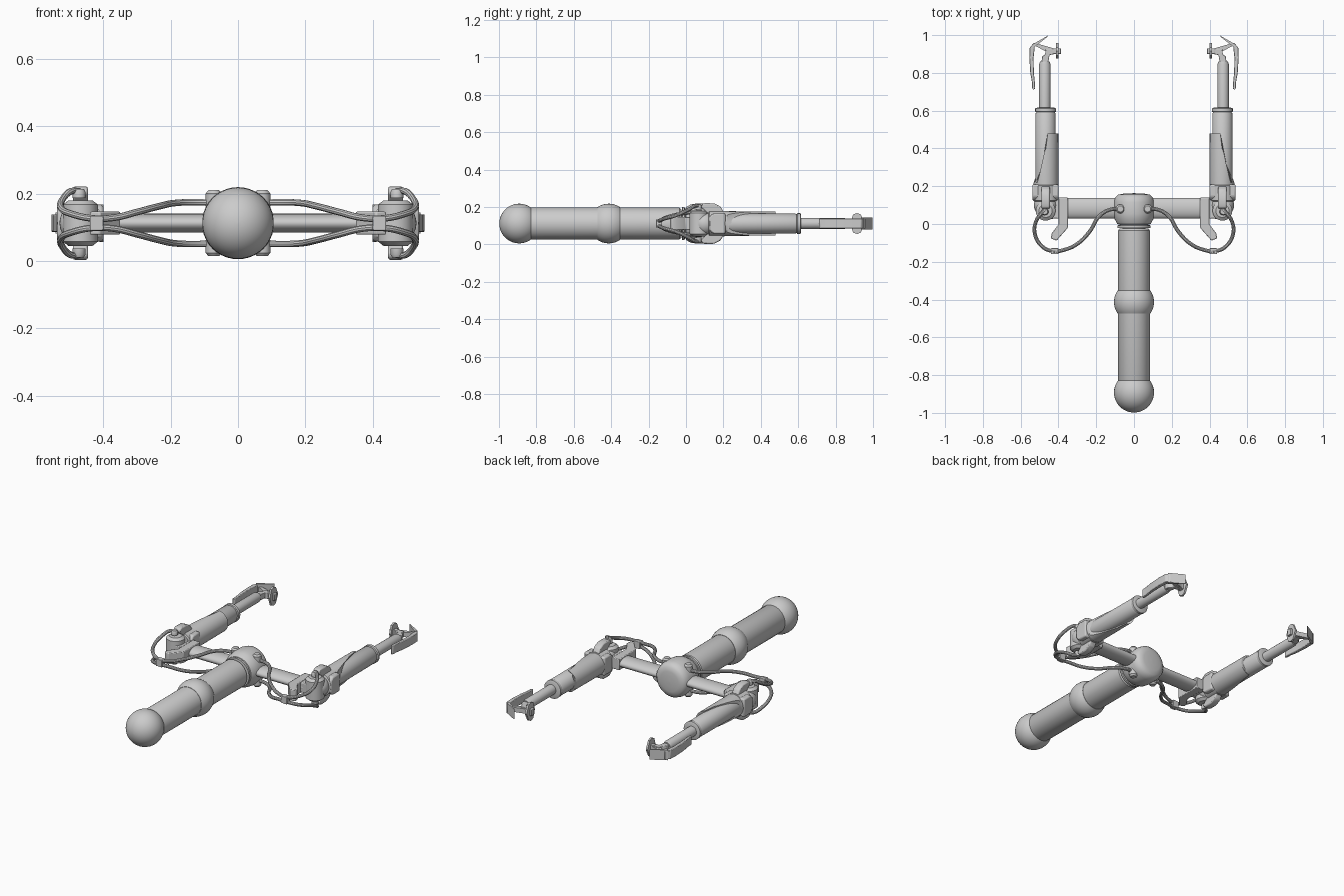
import bpy, bmesh
from math import sin, cos, pi, radians
from mathutils import Vector

if "Cube" in bpy.data.objects:
    bpy.data.objects.remove(bpy.data.objects["Cube"])

Z0 = 0.112  # height of the symmetry plane; meshes are built relative to it


def finish(name, bm, mx=False, mz=False, bevel=0.0):
    bmesh.ops.recalc_face_normals(bm, faces=bm.faces)
    me = bpy.data.meshes.new(name)
    bm.to_mesh(me)
    bm.free()
    return place(name, me, mx, mz, bevel)


def place(name, me, mx, mz, bevel=0.0):
    ob = bpy.data.objects.new(name, me)
    bpy.context.collection.objects.link(ob)
    ob.location.z = Z0
    bpy.ops.object.select_all(action='DESELECT')
    ob.select_set(True)
    bpy.context.view_layer.objects.active = ob
    bpy.ops.object.shade_smooth_by_angle(angle=radians(35))
    if bevel:
        b = ob.modifiers.new("bevel", 'BEVEL')
        b.width, b.segments = bevel, 2
    if mx or mz:
        m = ob.modifiers.new("mirror", 'MIRROR')
        m.use_axis = (mx, False, mz)
        m.use_mirror_merge = False
    return ob


def lathe(name, prof, cx=0.0, axis='y', n=40, center=(0, 0), mx=False, mz=False, warp=None):
    """Spin (radius, position) pairs round the y axis at cx, or round z at center."""
    bm = bmesh.new()
    rings = []
    for r, p in prof:
        ring = []
        for i in range(n):
            a = 2 * pi * i / n
            if axis == 'y':
                co = Vector((cx + r * cos(a), p, r * sin(a)))
            else:
                co = Vector((center[0] + r * cos(a), center[1] + r * sin(a), p))
            ring.append(bm.verts.new(warp(co) if warp else co))
        rings.append(ring)
    for A, B in zip(rings, rings[1:]):
        for i in range(n):
            j = (i + 1) % n
            bm.faces.new((A[i], A[j], B[j], B[i]))
    bm.faces.new(rings[0])
    bm.faces.new(rings[-1])
    return finish(name, bm, mx, mz)


def prism(name, pts, lo, hi, axis='z', mx=True, mz=False, bevel=0.0):
    """Extrude an (x, y) outline along z, or a (y, z) outline along x."""
    bm = bmesh.new()
    f = (lambda p, d: (p[0], p[1], d)) if axis == 'z' else (lambda p, d: (d, p[0], p[1]))
    face = bm.faces.new([bm.verts.new(f(p, lo)) for p in pts])
    out = bmesh.ops.extrude_face_region(bm, geom=[face])
    d = Vector((0, 0, hi - lo)) if axis == 'z' else Vector((hi - lo, 0, 0))
    bmesh.ops.translate(bm, vec=d, verts=[v for v in out['geom'] if isinstance(v, bmesh.types.BMVert)])
    return finish(name, bm, mx, mz, bevel)


def rect(x0, x1, y0, y1):
    return [(x0, y0), (x1, y0), (x1, y1), (x0, y1)]


def arc(r, c, a0, a1, n=14):
    return [(max(r * sin(a0 + (a1 - a0) * i / n), 0.0008), c - r * cos(a0 + (a1 - a0) * i / n)) for i in range(n + 1)]


# Tail: tube, middle ball and end ball
lathe("tail_tube", [(.08, -.86), (.085, -.85), (.085, -.035), (.076, -.025)])
lathe("tail_middle_ball", arc(.106, -.413, .96, pi - .96))
lathe("tail_end_ball", arc(.106, -.892, 0, 2.32, 20))
lathe("neck", [(.06, -.04), (.06, -.022), (.088, -.02), (.088, -.008), (.075, -.004), (.075, .01)])

# Hub with domed far side
lathe("hub", [(.07, -.005), (.088, 0), (.102, .025), (.107, .055), (.107, .115), (.1, .14),
              (.085, .155), (.06, .16), (.03, .162), (.001, .163)])

# Cross bar and its end brackets
oval = [(.083 + .055 * cos(2 * pi * i / 32), .028 * sin(2 * pi * i / 32)) for i in range(32)]
prism("cross_bar", oval, -.44, .44, 'x', mx=False)
prism("bar_end_bracket", [(.35, .14), (.35, -.02), (.41, -.088), (.44, -.076), (.436, -.05),
                          (.4, -.002), (.4, .14)], -.034, .034, bevel=.004)
prism("elbow_tongue", [(.39, .03), (.39, .135), (.46, .12), (.5, .1), (.51, .06), (.48, .025)], -.03, .03, bevel=.004)

# Elbow joint, clamp and cable lugs
lathe("elbow_pivot", [(.035, -.068), (.052, -.055), (.052, .055), (.035, .068)], axis='z',
      center=(.468, .07), mx=True)
lathe("elbow_ball", arc(.062, .1, .3, pi - .3), cx=.468, mx=True)
prism("elbow_clamp", [(.125, -.035), (.125, .035), (.145, .055), (.21, .055), (.21, -.055), (.145, -.055)],
      .4, .538, 'x', bevel=.008)
lathe("clamp_ring", [(.06, .12), (.068, .125), (.068, .205), (.06, .21)], cx=.468, mx=True)
prism("cable_lug", [(.12, .05), (.08, .088), (.085, .104), (.1, .109), (.15, .108), (.185, .09), (.205, .055)],
      .446, .49, 'x', mz=True, bevel=.006)
lathe("cable_socket", [(.019, .075), (.019, .093), (.014, .102)], axis='z', n=20,
      center=(.472, .065), mx=True, mz=True)

# Forearm with a swept half sleeve on the inner side
lathe("forearm", [(.05, .14), (.055, .16), (.053, .585), (.049, .592)], cx=.468, mx=True)


def sweep(co):
    if co.y > .4:
        c = (.468 - co.x) / .066
        co.y = .478 if c > .1 else .4 if c > -.05 else max(.22, .41 + .3 * c)
    return co


lathe("forearm_sleeve", [(.06, .15), (.066, .2), (.065, .478)], cx=.466, n=48, mx=True, warp=sweep)
lathe("forearm_collar", [(.05, .592), (.055, .595), (.055, .612), (.045, .616)], cx=.468, mx=True)
lathe("wrist_rod", [(.03, .6), (.03, .845), (.025, .86)], cx=.472, n=28, mx=True)

# Hand: wrist link, palm paddle and fingers
prism("wrist_link", [(.455, .85), (.49, .85), (.487, .885), (.47, .9), (.468, .925), (.425, .925),
                     (.425, .898), (.447, .895)], -.018, .018, bevel=.003)
prism("palm_paddle", [(.877, 0), (.893, .048), (.915, .056), (.935, .048), (.957, 0),
                      (.935, -.048), (.915, -.056), (.893, -.048)], .4, .412, 'x')
prism("palm_knob", rect(.9, .93, -.02, .02), .387, .43, 'x', bevel=.003)
prism("finger_link", [(.42, .918), (.425, .93), (.52, .957), (.528, .946), (.47, .915)], -.014, .014)
prism("claw_tip", [(.455, .998), (.46, .989), (.53, .935), (.542, .948)], -.031, .031)
prism("long_finger", [(.528, .96), (.552, .935), (.554, .88), (.549, .8), (.54, .75), (.54, .72),
                      (.532, .71), (.523, .718), (.525, .75), (.53, .8), (.532, .88), (.526, .93)],
      -.026, .026, bevel=.003)

# Cables from hub to elbow, mirrored to both sides and both levels
lathe("hub_cable_port", [(.024, .05), (.024, .088), (.016, .098)], axis='z', n=20,
      center=(.072, .08), mx=True, mz=True)


def tube(name, pts, r):
    cu = bpy.data.curves.new(name, 'CURVE')
    cu.dimensions = '3D'
    cu.bevel_depth, cu.bevel_resolution, cu.use_fill_caps = r, 3, True
    cu.resolution_u = 8
    sp = cu.splines.new('BEZIER')
    sp.bezier_points.add(len(pts) - 1)
    for bp, p in zip(sp.bezier_points, pts):
        bp.co = p
        bp.handle_left_type = bp.handle_right_type = 'AUTO'
    tmp = bpy.data.objects.new("tmp", cu)
    bpy.context.collection.objects.link(tmp)
    me = bpy.data.meshes.new_from_object(tmp.evaluated_get(bpy.context.evaluated_depsgraph_get()))
    bpy.data.objects.remove(tmp)
    place(name, me, True, True)


tube("cable", [(.065, .08, .06), (.13, .075, .062), (.185, .04, .06), (.235, -.04, .05), (.3, -.105, .033),
               (.37, -.137, .016), (.43, -.144, .014), (.49, -.115, .026), (.525, -.05, .045),
               (.518, .015, .075), (.495, .05, .095), (.47, .075, .094)], .01)
prism("cable_clip", rect(.4, .44, -.16, -.128), -.022, .022, bevel=.003)
